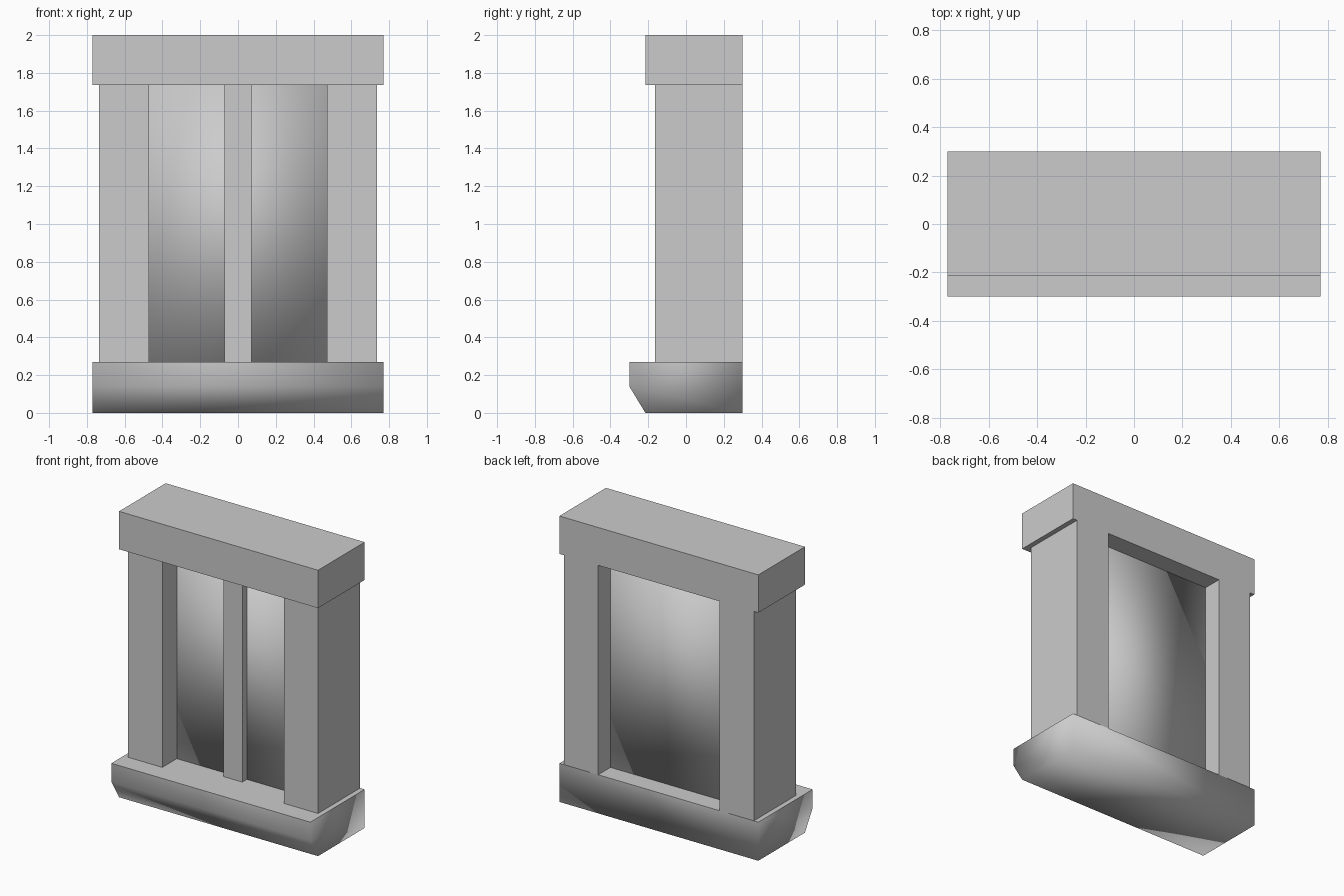
import bpy, bmesh

if "Cube" in bpy.data.objects:
    bpy.data.objects.remove(bpy.data.objects["Cube"])


def add_object(name, bm, smooth=False):
    bmesh.ops.recalc_face_normals(bm, faces=bm.faces[:])
    for f in bm.faces:
        f.smooth = smooth
    mesh = bpy.data.meshes.new(name)
    bm.to_mesh(mesh)
    bm.free()
    obj = bpy.data.objects.new(name, mesh)
    bpy.context.collection.objects.link(obj)
    return obj


def box(name, x, y, z, smooth=False):
    """Box from (min, max) ranges on each axis."""
    bm = bmesh.new()
    bmesh.ops.create_cube(bm, size=1)
    for v in bm.verts:
        v.co = [r[0] if c < 0 else r[1] for c, r in zip(v.co, (x, y, z))]
    return add_object(name, bm, smooth)


def extrude_x(name, profile, half_width, smooth=False):
    """Sweep a (y, z) profile symmetrically along x."""
    bm = bmesh.new()
    face = bm.faces.new([bm.verts.new((-half_width, y, z)) for y, z in profile])
    out = bmesh.ops.extrude_face_region(bm, geom=[face], use_keep_orig=True)
    verts = [g for g in out["geom"] if isinstance(g, bmesh.types.BMVert)]
    bmesh.ops.translate(bm, verts=verts, vec=(2 * half_width, 0, 0))
    return add_object(name, bm, smooth)


SILL_TOP, LINTEL_BOTTOM, BACK = 0.27, 1.735, 0.30
OPENING = (SILL_TOP, LINTEL_BOTTOM)

# Sill with chamfered lower front edge; soft shaded except for its flat top
sill = extrude_x("sill", [(-0.30, SILL_TOP), (-0.30, 0.14), (-0.215, 0),
                          (BACK, 0), (BACK, SILL_TOP)], 0.77, smooth=True)
for face in sill.data.polygons:
    if face.normal.z > 0.9:
        face.use_smooth = False

# Lintel
box("lintel", (-0.77, 0.77), (-0.215, BACK), (LINTEL_BOTTOM, 2.0))

# Side pillars
for side, x in (("left", (-0.735, -0.47)), ("right", (0.47, 0.735))):
    box(side + "_pillar", x, (-0.165, BACK), OPENING)

# Window pane, soft shaded, and the centre bar on its front
box("window_pane", (-0.47, 0.47), (-0.005, 0.165), OPENING, smooth=True)
box("centre_bar", (-0.072, 0.072), (-0.055, -0.005), OPENING)
